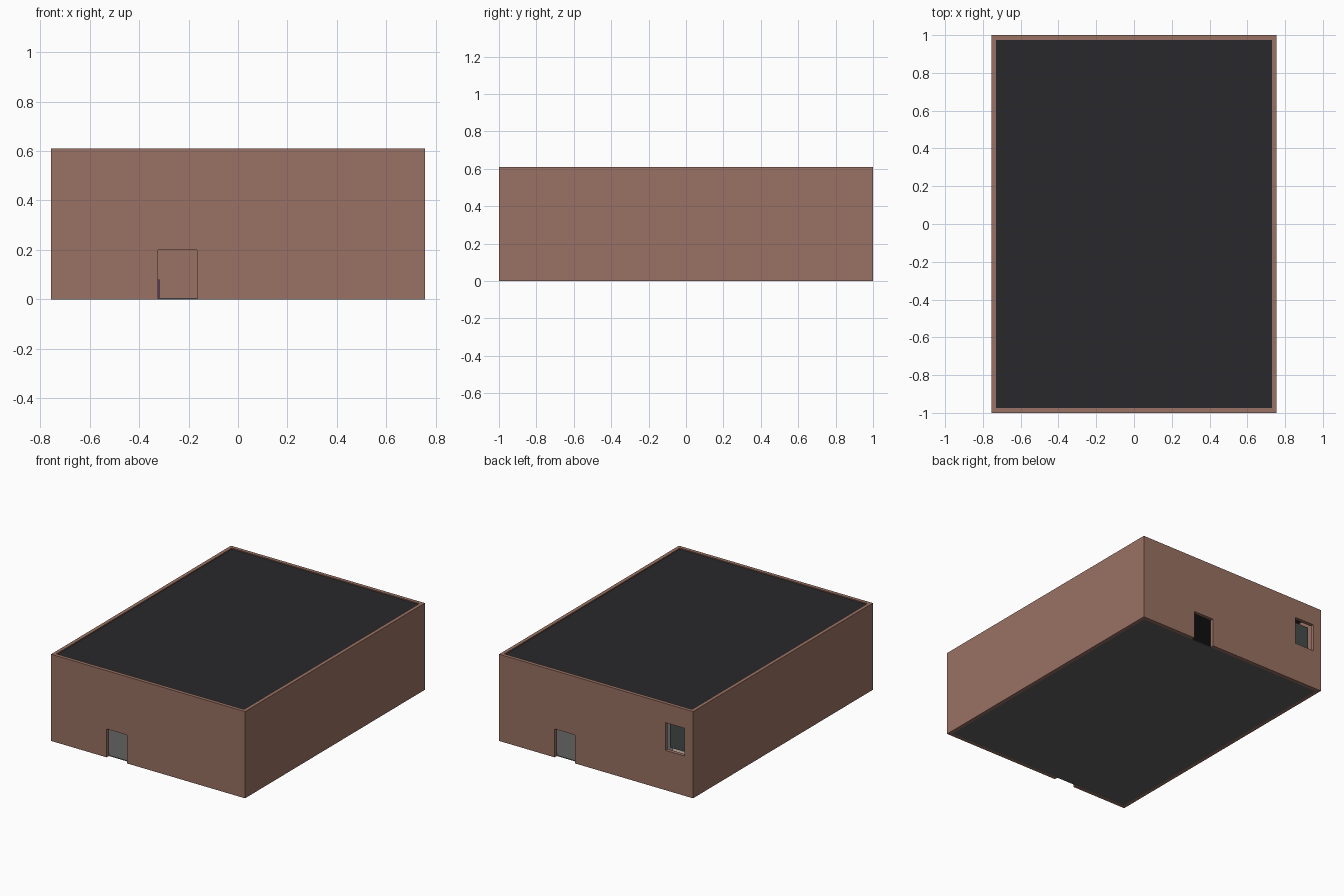
import bpy, bmesh
from mathutils import Vector

if "Cube" in bpy.data.objects:
    bpy.data.objects.remove(bpy.data.objects["Cube"])


def material(name, rgb):
    m = bpy.data.materials.new(name)
    m.diffuse_color = (*rgb, 1)
    m.use_nodes = True
    m.node_tree.nodes["Principled BSDF"].inputs["Base Color"].default_value = m.diffuse_color
    return m


BRICK = material("brick", (0.32, 0.165, 0.125))
ROOF = material("roof_felt", (0.022, 0.022, 0.024))
FLOOR = material("floor_grey", (0.12, 0.12, 0.12))
GLASS = material("dark_glass", (0.06, 0.07, 0.068))
PURPLE = material("purple_fabric", (0.10, 0.035, 0.13))
RED = material("red_paint", (0.30, 0.05, 0.03))
CREAM = material("cream", (0.70, 0.62, 0.48))


def box(name, lo, hi, mat=None):
    """Box between two opposite corners."""
    lo, hi = Vector(lo), Vector(hi)
    bm = bmesh.new()
    bmesh.ops.create_cube(bm, size=1)
    for v in bm.verts:
        v.co = Vector(lo[i] + (v.co[i] + 0.5) * (hi[i] - lo[i]) for i in range(3))
    me = bpy.data.meshes.new(name)
    bm.to_mesh(me)
    bm.free()
    ob = bpy.data.objects.new(name, me)
    bpy.context.collection.objects.link(ob)
    if mat:
        me.materials.append(mat)
    return ob


def cut(target, name, lo, hi):
    """Boolean hole through the target."""
    cutter = box(name, lo, hi)
    mod = target.modifiers.new(name, 'BOOLEAN')
    mod.operation, mod.solver, mod.object = 'DIFFERENCE', 'EXACT', cutter
    bpy.context.view_layer.objects.active = target
    bpy.ops.object.modifier_apply(modifier=name)
    bpy.data.objects.remove(cutter)


W, L, H, T = 0.755, 1.0, 0.61, 0.025
IX, IY = W - T, L - T

# outer walls with two doorways and one window opening
walls = box("walls", (-W, -L, 0), (W, L, H), BRICK)
cut(walls, "room_cutter", (-IX, -IY, -0.1), (IX, IY, H + 0.1))
cut(walls, "front_door_cutter", (-0.323, -1.1, -0.1), (-0.165, -0.9, 0.2))
cut(walls, "back_door_cutter", (0.165, 0.9, -0.1), (0.323, 1.1, 0.2))
cut(walls, "window_cutter", (-0.69, 0.9, 0.28), (-0.54, 1.1, 0.475))

# flat roof just below the wall tops, and the floor slab
box("roof", (-IX, -IY, 0.583), (IX, IY, 0.603), ROOF)
box("floor", (-IX, -IY, 0), (IX, IY, 0.005), FLOOR)

# recessed window pane
box("window_pane", (-0.69, 0.94, 0.28), (-0.54, 0.948, 0.475), GLASS)

# purple sofas along the left wall: seat, back and arms
Z = 0.005
for i, (y0, y1) in enumerate([(-0.73, -0.28), (0.22, 0.52)]):
    box(f"sofa_seat_{i}", (-0.72, y0, Z), (-0.56, y1, 0.06), PURPLE)
    box(f"sofa_back_{i}", (-0.72, y0, 0.06), (-0.68, y1, 0.13), PURPLE)
    for j, ya in enumerate((y0, y1 - 0.03)):
        box(f"sofa_arm_{i}_{j}", (-0.68, ya, 0.06), (-0.56, ya + 0.03, 0.085), PURPLE)

# footstool by the front door
box("footstool", (-0.44, -0.55, Z), (-0.318, -0.43, 0.08), PURPLE)

# red cabinet and a cream unit near the window
box("red_cabinet", (-0.72, -0.08, Z), (-0.62, 0.03, 0.14), RED)
box("cream_unit", (-0.52, 0.66, Z), (-0.42, 0.75, 0.3), CREAM)
